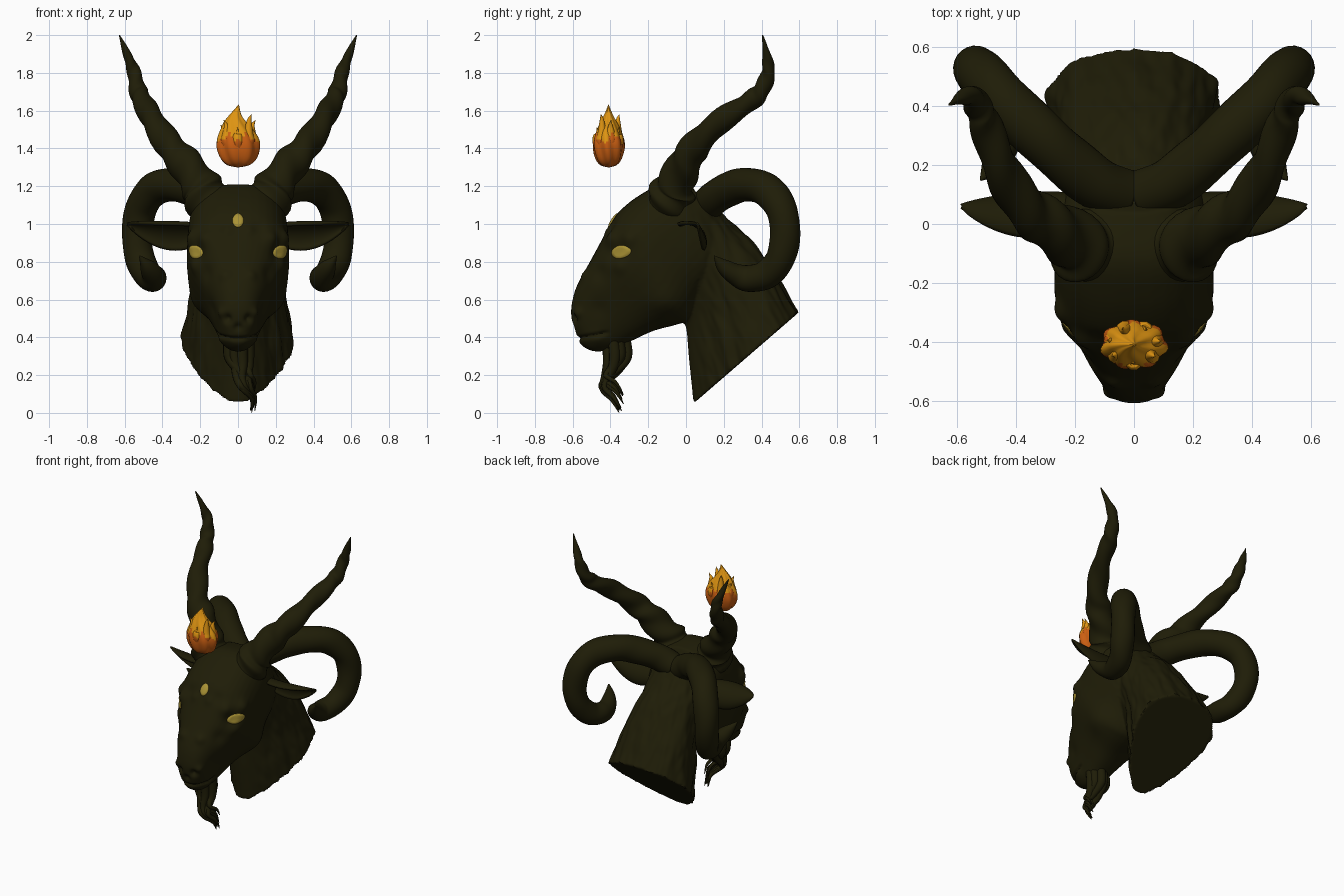
import bpy, bmesh, math, random
from mathutils import Vector, Matrix, noise
from mathutils.bvhtree import BVHTree

if "Cube" in bpy.data.objects:
    bpy.data.objects.remove(bpy.data.objects["Cube"])

random.seed(4)


def material(name, r, g, b):
    m = bpy.data.materials.new(name)
    m.diffuse_color = (r, g, b, 1)
    m.use_nodes = True
    m.node_tree.nodes["Principled BSDF"].inputs["Base Color"].default_value = m.diffuse_color
    return m


HIDE = material("dark_olive", 0.0135, 0.0120, 0.0022)
YELLOW = material("eye_yellow", 0.40, 0.29, 0.035)
ORANGE = material("flame_orange", 0.60, 0.115, 0.006)
GOLD = material("flame_gold", 0.73, 0.295, 0.006)


def make(name, verts, faces, *mats):
    me = bpy.data.meshes.new(name)
    me.from_pydata([tuple(v) for v in verts], [], faces)
    bm = bmesh.new()
    bm.from_mesh(me)
    bmesh.ops.recalc_face_normals(bm, faces=bm.faces)
    bm.to_mesh(me)
    bm.free()
    for m in mats:
        me.materials.append(m)
    me.shade_smooth()
    ob = bpy.data.objects.new(name, me)
    bpy.context.collection.objects.link(ob)
    return ob


def mirror(ob, name):
    other = ob.copy()
    other.data = ob.data.copy()
    other.name = name
    other.data.transform(Matrix.Diagonal((-1, 1, 1, 1)))
    other.data.flip_normals()
    bpy.context.collection.objects.link(other)


def spline(pts, steps):
    """Catmull-Rom through tuples of any size."""
    out = []
    for i in range(len(pts) - 1):
        a, b, c, d = pts[max(i - 1, 0)], pts[i], pts[i + 1], pts[min(i + 2, len(pts) - 1)]
        for k in range(steps):
            t = k / steps
            out.append([0.5 * (2 * q + (r - p) * t + (2 * p - 5 * q + 4 * r - s) * t * t
                               + (3 * q - p - 3 * r + s) * t ** 3)
                        for p, q, r, s in zip(a, b, c, d)])
    return out + [list(pts[-1])]


def skin(rings, sides, start=0):
    """Faces joining equal rings, with both ends capped."""
    f = []
    for i in range(rings - 1):
        for j in range(sides):
            k = (j + 1) % sides
            f.append([start + i * sides + j, start + i * sides + k,
                      start + (i + 1) * sides + k, start + (i + 1) * sides + j])
    f.append([start + j for j in range(sides)])
    f.append([start + (rings - 1) * sides + j for j in range(sides)])
    return f


def tube(path, sides=20, steps=8, ridge=0.0, turns=0.0):
    """Tapered tube along (x, y, z, radius) points, with optional twisted ridges."""
    pts = spline(path, steps)
    n, verts, side = len(pts), [], Vector((0.3, 1, 0.1))
    for i, p in enumerate(pts):
        tan = (Vector(pts[min(i + 1, n - 1)][:3]) - Vector(pts[max(i - 1, 0)][:3])).normalized()
        side = (side - tan * side.dot(tan)).normalized()
        up = tan.cross(side)
        for j in range(sides):
            a = math.tau * j / sides
            r = max(p[3], 0.002) * (1 + ridge * math.cos(2 * a + math.tau * turns * i / n))
            verts.append(Vector(p[:3]) + (side * math.cos(a) + up * math.sin(a)) * r)
    return verts, skin(n, sides)


def loft(sections, egg, squareness, start, sides=40):
    """Sections (top y, top z, bottom y, bottom z, half width) as rounded rings."""
    rings, verts = spline(sections, 5), []
    power = lambda v: math.copysign(abs(v) ** squareness, v)
    for ty, tz, by, bz, w in rings:
        for j in range(sides):
            a = math.tau * j / sides
            s = power(math.sin(a))
            verts.append((w * power(math.cos(a)) * (1 + egg * s),
                          (ty + by) / 2 + (ty - by) / 2 * s, (tz + bz) / 2 + (tz - bz) / 2 * s))
    return verts, skin(len(rings), sides, start)


# Head and neck, lofted and fused into one skin
skull = [(-.595, .46, -.575, .40, .02), (-.606, .50, -.55, .355, .05), (-.607, .56, -.48, .325, .088),
         (-.59, .64, -.38, .34, .118), (-.56, .71, -.28, .385, .15), (-.52, .78, -.17, .435, .19),
         (-.46, .89, -.04, .47, .243), (-.40, 1.0, .02, .50, .268), (-.35, 1.07, .08, .6, .268),
         (-.25, 1.15, .17, .7, .262), (-.12, 1.21, .22, .8, .24), (.04, 1.19, .22, .9, .17)]
neck = [(.10, 1.14, -.10, .78, .18), (.22, 1.03, -.04, .55, .20), (.35, .90, .0, .45, .215),
        (.49, .715, .015, .29, .24), (.595, .53, .04, .05, .275)]
v1, f1 = loft(skull, 0.06, 0.8, 0)
v2, f2 = loft(neck, 0.42, 0.97, len(v1))
base = make("head_and_neck", v1 + v2, f1 + f2, HIDE)
mod = base.modifiers.new("fuse", 'REMESH')
mod.mode, mod.voxel_size = 'VOXEL', 0.009
fused = bpy.data.meshes.new_from_object(base.evaluated_get(bpy.context.evaluated_depsgraph_get()))
base.modifiers.clear()
base.data = fused

# Sculpt: dents (negative) and bumps (positive) as centre, radius, height
marks = [((.055, -.59, .50), .022, -.026), ((.245, -.30, .925), .045, .022), ((.18, -.40, .925), .045, .022),
         ((.24, -.41, .85), .06, -.026), ((.22, -.35, .78), .04, .014), ((.17, -.46, .74), .05, -.014),
         ((.085, -.57, .53), .025, .014), ((.0, -.60, .45), .02, -.016), ((.06, -.43, .97), .03, .010),
         ((.12, -.42, 1.0), .04, -.014), ((.20, -.12, .60), .07, .016), ((.10, -.47, .39), .04, .010),
         ((.07, -.54, .73), .03, .012), ((.13, -.47, .55), .05, -.008), ((.0, -.40, 1.09), .03, .006)]
bm = bmesh.new()
bm.from_mesh(fused)
for _ in range(3):
    bmesh.ops.smooth_vert(bm, verts=bm.verts, factor=0.5, use_axis_x=True, use_axis_y=True, use_axis_z=True)
bm.normal_update()
cut_dir = Vector((0, .66, -.75))
moves = []
for v in bm.verts:
    p = Vector((abs(v.co.x), v.co.y, v.co.z))
    d = sum(h * math.exp(-((p - Vector(c)).length / r) ** 2) for c, r, h in marks)
    # mouth line
    if p.y < -.40 and p.z < .50:
        d -= .014 * min((-.40 - p.y) / .04, 1) * math.exp(-((p.z - .395 - .2 * (p.y + .56)) / .011) ** 2)
    # shaggy hair on the neck
    fur = min(max((p.y - .03) / .12, 0), 1)
    if fur and v.normal.dot(cut_dir) < .6:
        along, across = p.y * .43 - p.z * .9, p.y * .9 + p.z * .43
        q = Vector((v.co.x * 12, across * 12, along * 4))
        d += fur * .015 * noise.noise(q) + fur * .007 * noise.noise(q * 2.2)
    moves.append((v, v.normal * d))
for v, m in moves:
    v.co += m
bm.normal_update()
surface = BVHTree.FromBMesh(bm)
bm.to_mesh(fused)
bm.free()
fused.shade_smooth()
fused.set_sharp_from_angle(angle=math.radians(50))


# Eyes: thin almond lenses laid on the skin
def eye(name, centre, out, u_axis, v_axis, width, height):
    n, centre = 28, Vector(centre)
    out, u_axis, v_axis = Vector(out).normalized(), Vector(u_axis).normalized(), Vector(v_axis).normalized()

    def place(u, v, lift):
        p = centre + u_axis * u + v_axis * v
        hit = surface.ray_cast(p + out * .6, -out)[0]
        if hit is None or (hit - p).length > .12:
            hit = p
        return hit + out * lift
    verts = []
    for k, lift in ((1, -.004), (.95, .004), (.6, .008), (.2, .009)):
        for j in range(n):
            a = math.tau * j / n
            s = math.sin(a)
            verts.append(place(width * k * math.cos(a), height * k * math.copysign(abs(s) ** 1.1, s), lift))
    return make(name, verts, skin(4, n), YELLOW)


e = eye("right_eye", (.225, -.345, .852), (1, -1.1, 0), (1.1, 1, .12), (0, 0, 1), .064, .036)
mirror(e, "left_eye")
eye("forehead_eye", (0, -.39, 1.02), (0, -1, .45), (0, .45, 1), (1, 0, 0), .044, .031)

# Upper twisted horns
h = make("right_upper_horn", *tube(
    [(.14, -.10, 1.08, .115), (.175, -.075, 1.16, .120), (.205, -.055, 1.215, .100), (.29, 0, 1.33, .087),
     (.37, .06, 1.425, .074), (.45, .19, 1.55, .062), (.505, .34, 1.65, .053), (.53, .40, 1.71, .046),
     (.55, .435, 1.80, .036), (.58, .43, 1.88, .025), (.628, .405, 2.0, .003)], 28, 12, .09, 8), HIDE)
mirror(h, "left_upper_horn")

# Lower curled horns
h = make("right_curled_horn", *tube(
    [(.03, .10, 1.08, .085), (.13, .14, 1.13, .09), (.23, .22, 1.18, .09), (.33, .31, 1.208, .09),
     (.44, .42, 1.185, .088), (.51, .50, 1.09, .084), (.535, .525, .95, .08), (.52, .50, .82, .078),
     (.48, .43, .735, .076), (.45, .34, .712, .072), (.45, .27, .73, .06), (.48, .20, .775, .04),
     (.52, .15, .83, .004)], 24, 8, .02, 7), HIDE)
mirror(h, "left_curled_horn")

# Ears: cupped leaves opening forward and down
rows, cols, verts = 18, 15, []
across, back = Vector((0, -.7, .7)), Vector((0, .7, .7))
for i in range(rows):
    t = i / (rows - 1)
    r = max(.098 * max(math.sin(math.pi * (.2 + .8 * t)), 0) ** .75, .003)
    spine = Vector((.19 + .395 * t, .075 - .015 * t, .975 + .025 * t - .01 * math.sin(math.pi * t)))
    for j in range(cols):
        a = 1.4 * (2 * j / (cols - 1) - 1)
        verts.append(spine + r * (math.sin(a) * across - (1 - math.cos(a)) * back * .8))
faces = [[i * cols + j, i * cols + j + 1, (i + 1) * cols + j + 1, (i + 1) * cols + j]
         for i in range(rows - 1) for j in range(cols - 1)]
ear = make("right_ear", verts, faces, HIDE)
thick = ear.modifiers.new("thickness", 'SOLIDIFY')
thick.thickness, thick.offset = .016, 0
mirror(ear, "left_ear")

# Beard: wavy tapering locks
for i in range(14):
    a = i * 2.4
    k = math.sqrt(i / 14)
    bx, by = .06 * k * math.cos(a), -.375 + .06 * k * math.sin(a)
    end = random.uniform(.0, .11) if i else 0
    j = random.uniform(-.018, .018)
    make(f"beard_lock_{i + 1}", *tube(
        [(bx, by, .40, .03), (bx, by + .01, .32, .032), (bx * .9 + .005, by * .9 - .035, .25 + end * .3, .028),
         (bx * .6 + .015 + j, by * .5 - .22, .18 + end * .5, .021),
         (.035 + bx * .5 + j, -.435 + j, .125 + end * .7, .014),
         (.075 + bx * .3, -.385 + j, .07 + end * .9, .010),
         (.072 + bx * .3, -.345 + j, .002 + end, .002)], 8, 5), HIDE)

# Floating flame: fluted teardrop with pointed tongues
sides = 42
rings = spline([(1.30, .006, 0), (1.312, .055, 0), (1.345, .088, 0), (1.40, .106, 0), (1.45, .102, 0),
                (1.50, .08, -.005), (1.54, .055, -.014), (1.58, .028, -.012), (1.632, .001, .004)], 4)
verts = []
for z, r, off in rings:
    for j in range(sides):
        a = math.tau * j / sides
        w = r * (1 + .07 * math.cos(7 * a + 14 * z))
        verts.append((off + w * math.cos(a) * 1.04, -.41 + w * math.sin(a) * .76, z))
parts = [make("flame_body", verts, skin(len(rings), sides), ORANGE, GOLD)]
for i in range(7):
    a = math.tau * i / 7 + .2
    x, y, top = math.cos(a), math.sin(a) * .74, (1.54, 1.50, 1.57, 1.515)[i % 4]
    parts.append(make(f"flame_tongue_{i + 1}", *tube(
        [(x * .06, -.41 + y * .06, 1.40, .03), (x * .072, -.41 + y * .072, 1.44, .034),
         (x * .072, -.41 + y * .072, 1.475, .026), (x * .078, -.41 + y * .074, top - .02, .012),
         (x * .094, -.41 + y * .085, top + .01, .001)], 10, 4), ORANGE, GOLD))
for ob in parts:
    for p in ob.data.polygons:
        a = math.atan2(p.center.y + .41, p.center.x)
        p.material_index = int(p.center.z > 1.455 + .02 * math.sin(5 * a) + .012 * math.sin(11 * a))
